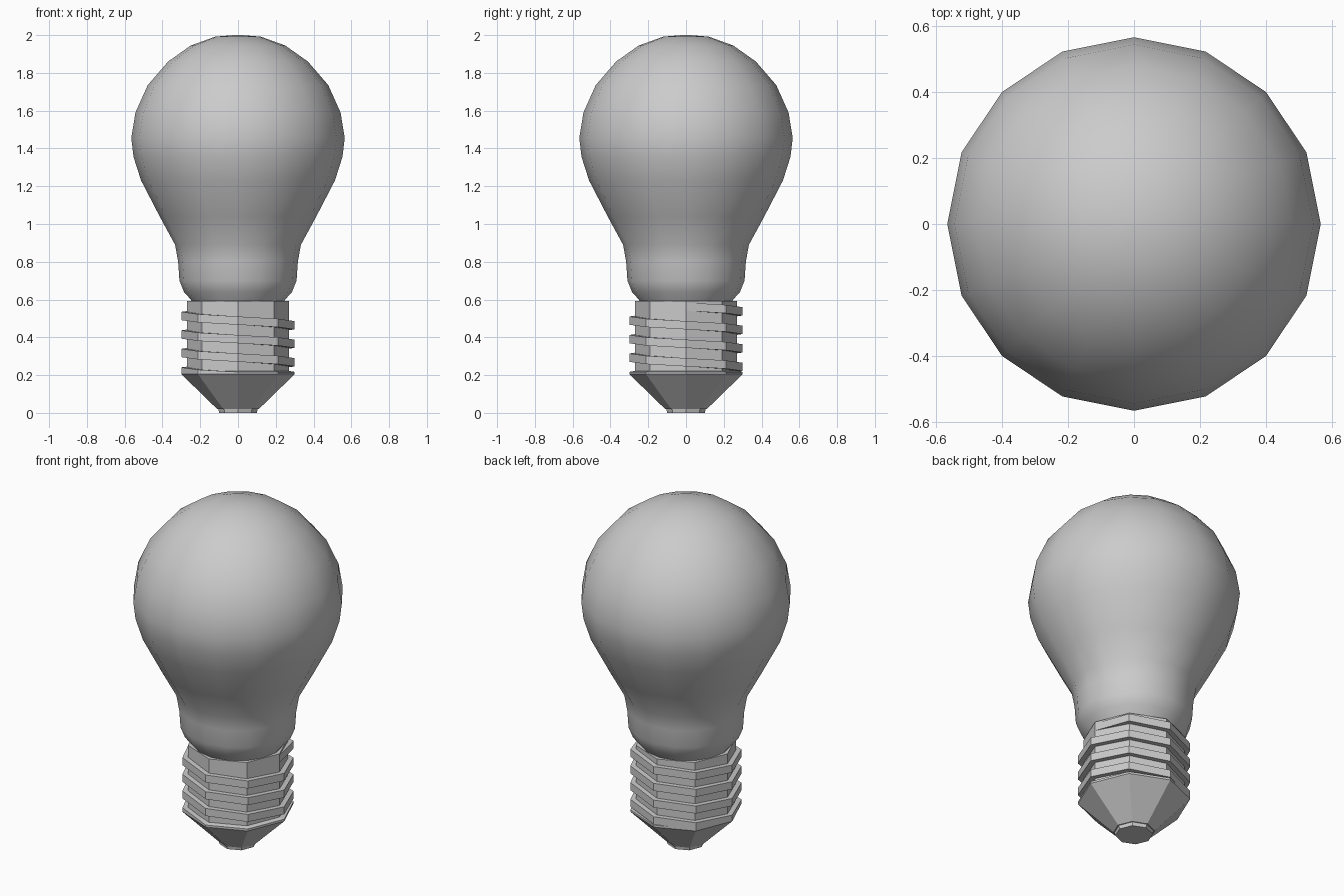
import bpy, bmesh
from math import cos, sin, tau

if "Cube" in bpy.data.objects:
    bpy.data.objects.remove(bpy.data.objects["Cube"])


def make_object(name, bm, smooth=False):
    bmesh.ops.recalc_face_normals(bm, faces=bm.faces)
    mesh = bpy.data.meshes.new(name)
    bm.to_mesh(mesh)
    bm.free()
    for p in mesh.polygons:
        p.use_smooth = smooth
    ob = bpy.data.objects.new(name, mesh)
    bpy.context.collection.objects.link(ob)
    return ob


def ring(bm, r, z, sides):
    return [bm.verts.new((r * cos(tau * i / sides), r * sin(tau * i / sides), z))
            for i in range(sides)]


def bridge(bm, a, b):
    n = len(a)
    for i in range(n):
        j = (i + 1) % n
        bm.faces.new((a[i], a[j], b[j], b[i]))


def lathe(name, profile, sides, smooth=False):
    """Turned solid from (radius, height) points, bottom to top, capped."""
    bm = bmesh.new()
    rings = [ring(bm, r, z, sides) for r, z in profile]
    for a, b in zip(rings, rings[1:]):
        bridge(bm, a, b)
    bm.faces.new(rings[0])
    bm.faces.new(rings[-1])
    return make_object(name, bm, smooth)


# Glass envelope: 16 sided, smooth shaded
lathe("glass_bulb", [
    (0.235, 0.57), (0.25, 0.6), (0.286, 0.64), (0.31, 0.70), (0.317, 0.80),
    (0.333, 0.89), (0.413, 1.037), (0.513, 1.23), (0.553, 1.355),
    (0.565, 1.455), (0.543, 1.59), (0.478, 1.735), (0.37, 1.86),
    (0.25, 1.945), (0.12, 1.992), (0.02, 2.0)], 16, True)

# Octagonal screw base with tapered foot
lathe("screw_base", [(0.11, 0.02), (0.3, 0.205), (0.3, 0.217), (0.27, 0.222),
                     (0.27, 0.593)], 8)

# Contact plate under the base
lathe("contact_plate", [(0.1, 0.0), (0.105, 0.025)], 8)

# Helical thread wound round the base, tapering in at its top end
bm = bmesh.new()
sections = []
steps = 30
for i in range(steps + 1):
    a = tau * i / 8
    mid = 0.562 - 0.098 * i / 8
    outer = 0.27 if i == 0 else 0.3
    lo, hi = max(mid - 0.022, 0.206), mid + 0.022
    sections.append([bm.verts.new((r * cos(a), r * sin(a), z)) for r, z in
                     ((0.262, lo), (outer, lo), (outer, hi), (0.262, hi))])
for s, t in zip(sections, sections[1:]):
    bridge(bm, s, t)
bm.faces.new(sections[0])
bm.faces.new(sections[-1])
make_object("screw_thread", bm)
